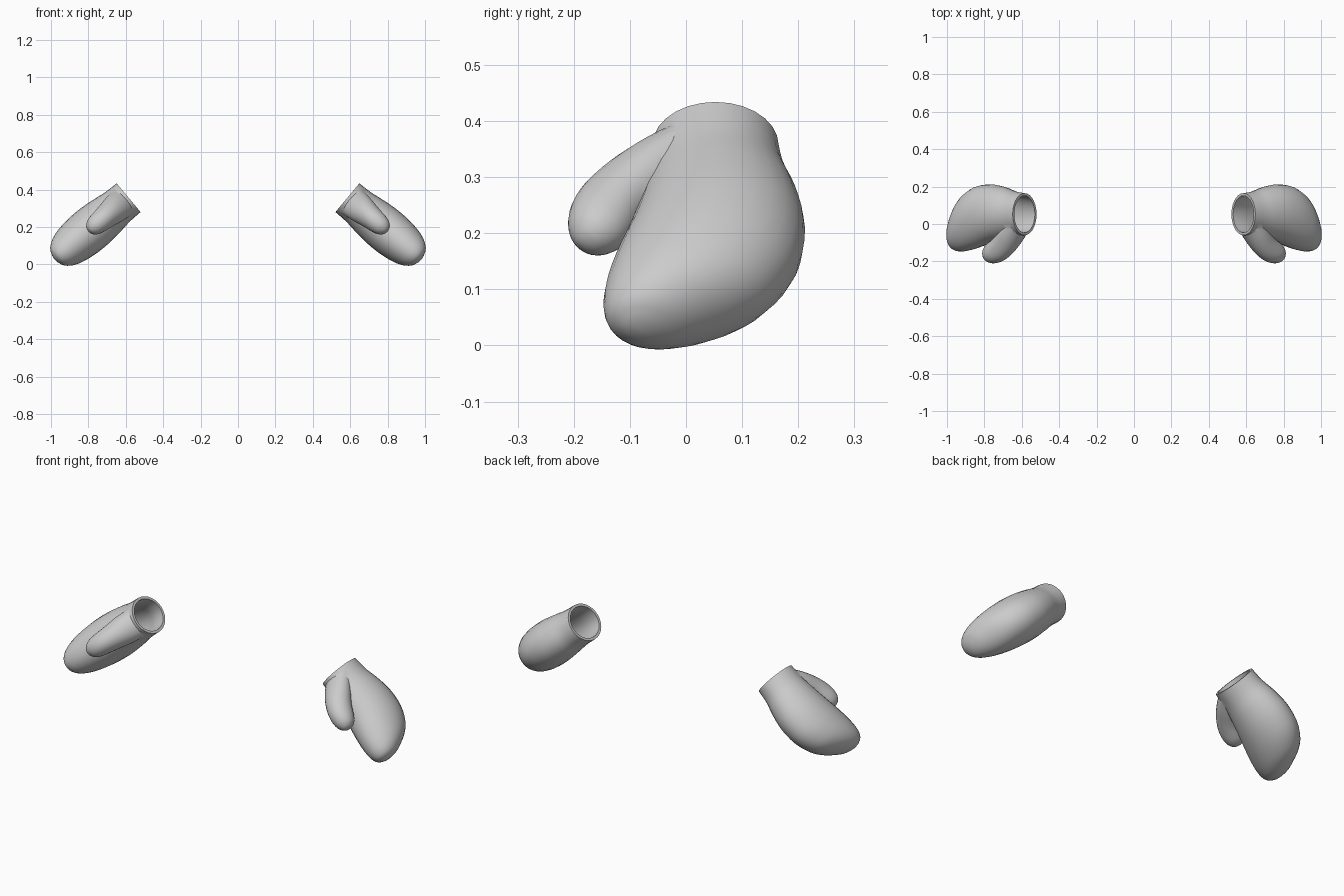
import bpy, math
from mathutils import Vector

if "Cube" in bpy.data.objects:
    bpy.data.objects.remove(bpy.data.objects["Cube"])

SIDES = 28
ORIGIN = Vector((0.585, 0, 0.357))       # centre of the cuff opening
AXIS = Vector((0.77, 0, -0.64))          # from cuff to fingertips
THICK = Vector((0.64, 0, 0.77))          # palm to back of hand

grey = bpy.data.materials.new("mitten_grey")
grey.diffuse_color = (0.6, 0.6, 0.6, 1)
grey.use_nodes = True
grey.node_tree.nodes["Principled BSDF"].inputs["Base Color"].default_value = grey.diffuse_color


def point(u, y, w):
    return ORIGIN + AXIS * u + Vector((0, y, 0)) + THICK * w


def spline(rows, steps=3):
    """Catmull-Rom through the section rows."""
    out = []
    for i in range(len(rows) - 1):
        quad = [rows[max(0, min(len(rows) - 1, i + k))] for k in (-1, 0, 1, 2)]
        for s in range(steps):
            t = s / steps
            out.append([0.5 * (2 * b + (c - a) * t + (2 * a - 5 * b + 4 * c - d) * t * t
                               + (3 * b - a - 3 * c + d) * t ** 3) for a, b, c, d in zip(*quad)])
    return out + [list(rows[-1])]


def loft(name, rows, tip, inset=0.0):
    """Rows: front edge (u, y), back edge (u, y), half thickness, w offset."""
    verts, faces = [], []
    rings = spline(rows)
    for fu, fy, bu, by, t, w in rings:
        cu, cy = (fu + bu) / 2, (fy + by) / 2
        hu, hy = (bu - fu) / 2, (by - fy) / 2
        k = 1 - inset / math.hypot(hu, hy)
        for j in range(SIDES):
            a = 2 * math.pi * j / SIDES
            c = math.cos(a) * k
            verts.append(point(cu + hu * c, cy + hy * c, w + (t - inset) * math.sin(a)))
    for i in range(len(rings) - 1):
        for j in range(SIDES):
            k = (j + 1) % SIDES
            a, b = i * SIDES, (i + 1) * SIDES
            faces.append((a + j, a + k, b + k, b + j))
    last = (len(rings) - 1) * SIDES
    verts.append(point(tip[0] - inset, tip[1], tip[2]))
    faces += [(last + j, last + (j + 1) % SIDES, len(verts) - 1) for j in range(SIDES)]
    faces.append(tuple(reversed(range(SIDES))))
    mesh = bpy.data.meshes.new(name)
    mesh.from_pydata(verts, [], faces)
    mesh.materials.append(grey)
    obj = bpy.data.objects.new(name, mesh)
    bpy.context.collection.objects.link(obj)
    # consistent outward normals
    import bmesh
    bm = bmesh.new()
    bm.from_mesh(mesh)
    bmesh.ops.recalc_face_normals(bm, faces=bm.faces)
    bm.to_mesh(mesh)
    bm.free()
    return obj


# Hand: cuff to fingertips, curving forward
hand_rows = [
    (0, -.06, 0, .165, .100, 0),
    (.08, -.065, .07, .175, .102, 0),
    (.16, -.08, .14, .197, .112, 0),
    (.24, -.10, .23, .212, .120, 0),
    (.31, -.122, .33, .20, .119, 0),
    (.37, -.138, .41, .155, .110, 0),
    (.42, -.146, .455, .10, .097, 0),
    (.46, -.146, .485, .04, .079, 0),
    (.49, -.135, .505, -.01, .055, 0),
    (.508, -.11, .513, -.05, .025, 0),
]
# Thumb: grows out of the front of the cuff
thumb_rows = [
    (.005, -.045, .10, .02, .080, 0),
    (.04, -.095, .15, -.03, .076, 0),
    (.08, -.142, .20, -.075, .067, 0),
    (.13, -.183, .24, -.098, .060, 0),
    (.18, -.205, .262, -.115, .054, 0),
    (.225, -.210, .275, -.135, .043, 0),
    (.255, -.202, .280, -.155, .026, 0),
    (.268, -.193, .279, -.168, .012, 0),
]
# Hollow inside: same shape, thinner, poking out of the cuff
hollow_rows = [(-.03, -.06, -.03, .165, .100, 0)] + hand_rows[:9]

mittens = loft("mittens", hand_rows, (.515, -.08, 0))
thumb = loft("thumb_helper", thumb_rows, (.276, -.181, 0))
hollow = loft("hollow_cutter", hollow_rows, (.512, -.07, 0), inset=0.014)

bpy.context.view_layer.objects.active = mittens
mittens.select_set(True)
for helper, operation in ((thumb, 'UNION'), (hollow, 'DIFFERENCE')):
    helper.hide_render = True
    mod = mittens.modifiers.new(operation.title(), 'BOOLEAN')
    mod.operation, mod.object, mod.solver = operation, helper, 'EXACT'
    bpy.ops.object.modifier_apply(modifier=mod.name)
    bpy.data.objects.remove(helper)

# Matching mitten on the other side
mirror = mittens.modifiers.new("Mirror", 'MIRROR')
mirror.use_mirror_merge = False
bpy.ops.object.modifier_apply(modifier=mirror.name)
bpy.ops.object.shade_smooth_by_angle(angle=math.radians(40))
